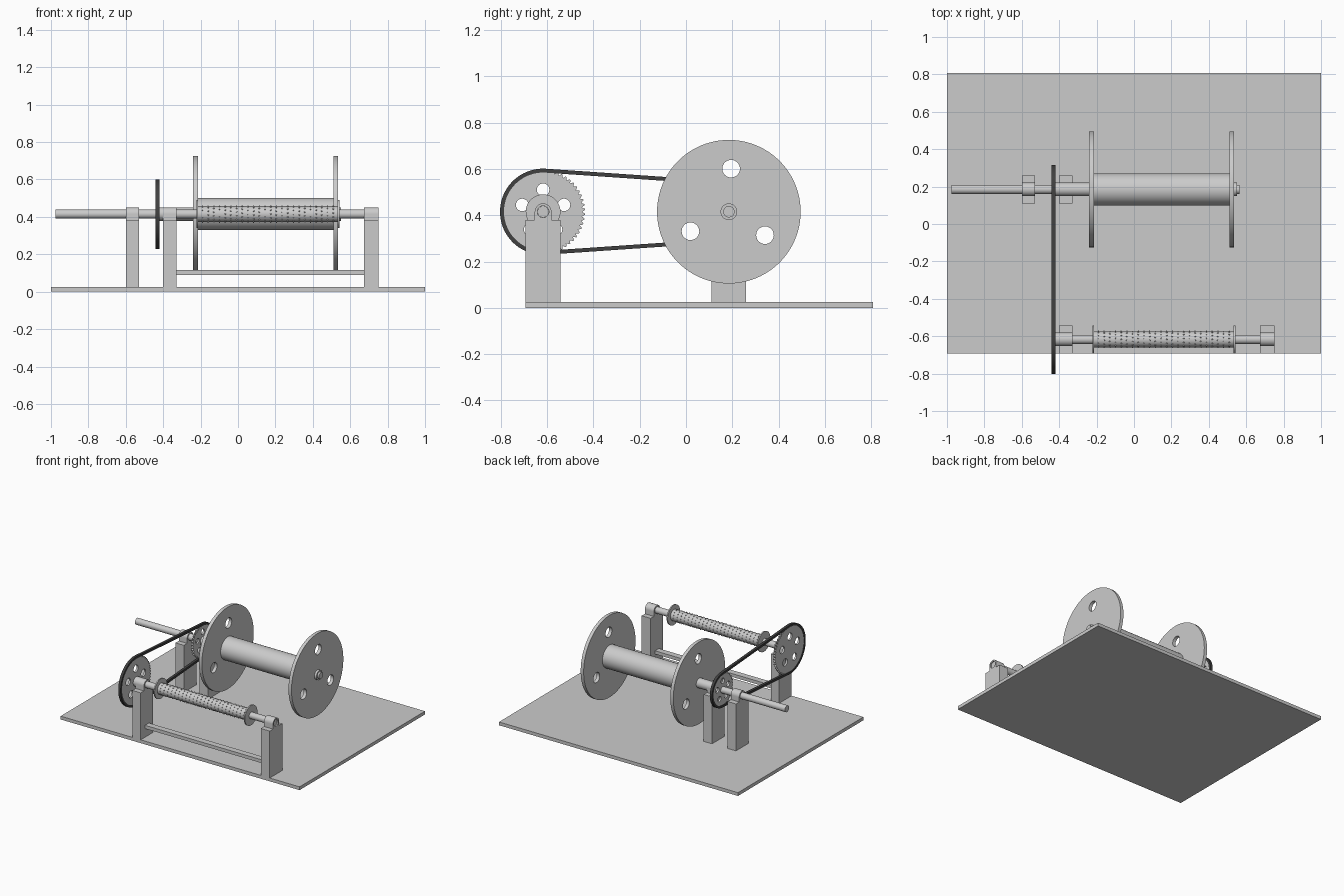
import bpy, bmesh, math
from math import pi, cos, sin
from mathutils import Matrix

if "Cube" in bpy.data.objects:
    bpy.data.objects.remove(bpy.data.objects["Cube"])

AX_Z = 0.415                      # height of both shafts
SPOOL = (0.185, AX_Z)             # (y, z) of spool axis
ROLLER = (-0.617, AX_Z)           # (y, z) of roller axis
YZX = Matrix(((0, 0, 1, 0), (1, 0, 0, 0), (0, 1, 0, 0), (0, 0, 0, 1)))


def circle(r, n=64, c=(0, 0)):
    return [(c[0] + r * cos(2 * pi * i / n), c[1] + r * sin(2 * pi * i / n)) for i in range(n)]


def ring_holes(count, dist, r, start=90):
    holes = []
    for k in range(count):
        a = math.radians(start + 360 * k / count)
        holes.append(circle(r, 32, (dist * cos(a), dist * sin(a))))
    return holes


def plate(name, x0, x1, centre, outline, holes=()):
    """Extrude a y-z outline with holes from x0 to x1."""
    cu = bpy.data.curves.new(name, 'CURVE')
    cu.dimensions = '2D'
    cu.fill_mode = 'BOTH'
    cu.extrude = (x1 - x0) / 2
    for pts in [outline, *holes]:
        s = cu.splines.new('POLY')
        s.points.add(len(pts) - 1)
        for p, (a, b) in zip(s.points, pts):
            p.co = (a, b, 0, 1)
        s.use_cyclic_u = True
    ob = bpy.data.objects.new(name, cu)
    bpy.context.collection.objects.link(ob)
    bpy.ops.object.select_all(action='DESELECT')
    ob.select_set(True)
    bpy.context.view_layer.objects.active = ob
    bpy.ops.object.convert(target='MESH')
    ob = bpy.context.view_layer.objects.active
    ob.data.transform(Matrix.Translation(((x0 + x1) / 2, *centre)) @ YZX)
    bm = bmesh.new()
    bm.from_mesh(ob.data)
    bmesh.ops.remove_doubles(bm, verts=bm.verts, dist=1e-5)
    bmesh.ops.recalc_face_normals(bm, faces=bm.faces)
    bm.to_mesh(ob.data)
    bm.free()
    bpy.ops.object.shade_smooth_by_angle(angle=math.radians(25))
    return ob


def rod(name, x0, x1, centre, r):
    return plate(name, x0, x1, centre, circle(r, 48))


def box(name, lo, hi):
    bpy.ops.mesh.primitive_cube_add(size=1, location=[(a + b) / 2 for a, b in zip(lo, hi)])
    ob = bpy.context.object
    ob.name = name
    ob.data.transform(Matrix.Diagonal([b - a for a, b in zip(lo, hi)] + [1]))
    return ob


def post(name, x0, x1, centre):
    """Square post topped by a round-headed bearing block."""
    y = centre[0]
    box(name + "_post", (x0, y - 0.075, 0.02), (x1, y + 0.075, 0.38))
    arch = [(-0.036, -0.036), (0.036, -0.036)]
    arch += [(0.036 * cos(pi * i / 24), 0.036 * sin(pi * i / 24)) for i in range(25)]
    plate(name + "_bearing", x0, x1, centre, arch, [circle(0.025, 48)])


def sprocket(name, centre, root, tip, teeth, hole_dist, hole_r):
    pts = []
    for i in range(teeth):
        for f, r in ((0, root), (0.35, tip), (0.6, tip), (0.9, root)):
            a = 2 * pi * (i + f) / teeth
            pts.append((r * cos(a), r * sin(a)))
    plate(name, -0.437, -0.423, centre, pts, ring_holes(5, hole_dist, hole_r))


# Base board
box("base", (-1, -0.692, 0), (1, 0.807, 0.025))

# Posts and bearings
post("spool_outer", -0.60, -0.53, SPOOL)
post("spool_inner", -0.40, -0.33, SPOOL)
post("roller_left", -0.40, -0.33, ROLLER)
post("roller_right", 0.675, 0.75, ROLLER)
box("tie_bar", (-0.335, -0.64, 0.09), (0.68, -0.594, 0.115))

# Spool with perforated flanges, shaft, hub and end nut
rod("spool_core", -0.22, 0.515, SPOOL, 0.086)
for side, x in (("left", -0.24), ("right", 0.51)):
    plate("spool_flange_" + side, x, x + 0.025, SPOOL, circle(0.31, 96),
          ring_holes(3, 0.186, 0.038, 87))
rod("spool_shaft", -0.975, 0.565, SPOOL, 0.0245)
rod("spool_hub", -0.33, -0.24, SPOOL, 0.036)
rod("spool_sprocket_collar", -0.42, -0.40, SPOOL, 0.036)
rod("spool_nut", 0.53, 0.552, SPOOL, 0.036)

# Studded roller with end discs and shaft
rod("roller_shaft", -0.435, 0.742, ROLLER, 0.0245)
rod("roller_collar", -0.42, -0.40, ROLLER, 0.036)
rod("roller_drum", -0.215, 0.535, ROLLER, 0.042)
for side, x in (("left", -0.222), ("right", 0.533)):
    rod("roller_disc_" + side, x, x + 0.009, ROLLER, 0.075)
bm = bmesh.new()
for i in range(24):
    for k in range(12):
        a = 2 * pi * (k + i * 0.25) / 12
        m = (Matrix.Translation((-0.19 + i * 0.0304, *ROLLER)) @ Matrix.Rotation(a, 4, 'X')
             @ Matrix.Translation((0, 0, 0.0435)))
        bmesh.ops.create_cone(bm, cap_ends=True, segments=6, radius1=0.0045,
                              radius2=0.003, depth=0.006, matrix=m)
me = bpy.data.meshes.new("roller_studs")
bm.to_mesh(me)
bm.free()
bpy.context.collection.objects.link(bpy.data.objects.new("roller_studs", me))

# Sprockets and drive belt
sprocket("roller_sprocket", ROLLER, 0.170, 0.181, 54, 0.095, 0.027)
sprocket("spool_sprocket", SPOOL, 0.114, 0.125, 36, 0.068, 0.02)


def belt_loop(r_big, r_small):
    d = SPOOL[0] - ROLLER[0]
    t = math.acos((r_big - r_small) / d)      # tangent angle
    n = 48
    big = [t + (2 * pi - 2 * t) * i / n for i in range(n + 1)]
    small = [-t + 2 * t * i / n for i in range(n + 1)]
    return ([(r_big * cos(a), r_big * sin(a)) for a in big]
            + [(d + r_small * cos(a), r_small * sin(a)) for a in small])


belt = plate("drive_belt", -0.44, -0.42, ROLLER, belt_loop(0.186, 0.131),
             [belt_loop(0.169, 0.114)])
dark = bpy.data.materials.new("dark_rubber")
dark.diffuse_color = (0.05, 0.05, 0.05, 1)
dark.use_nodes = True
dark.node_tree.nodes["Principled BSDF"].inputs["Base Color"].default_value = dark.diffuse_color
belt.data.materials.append(dark)
